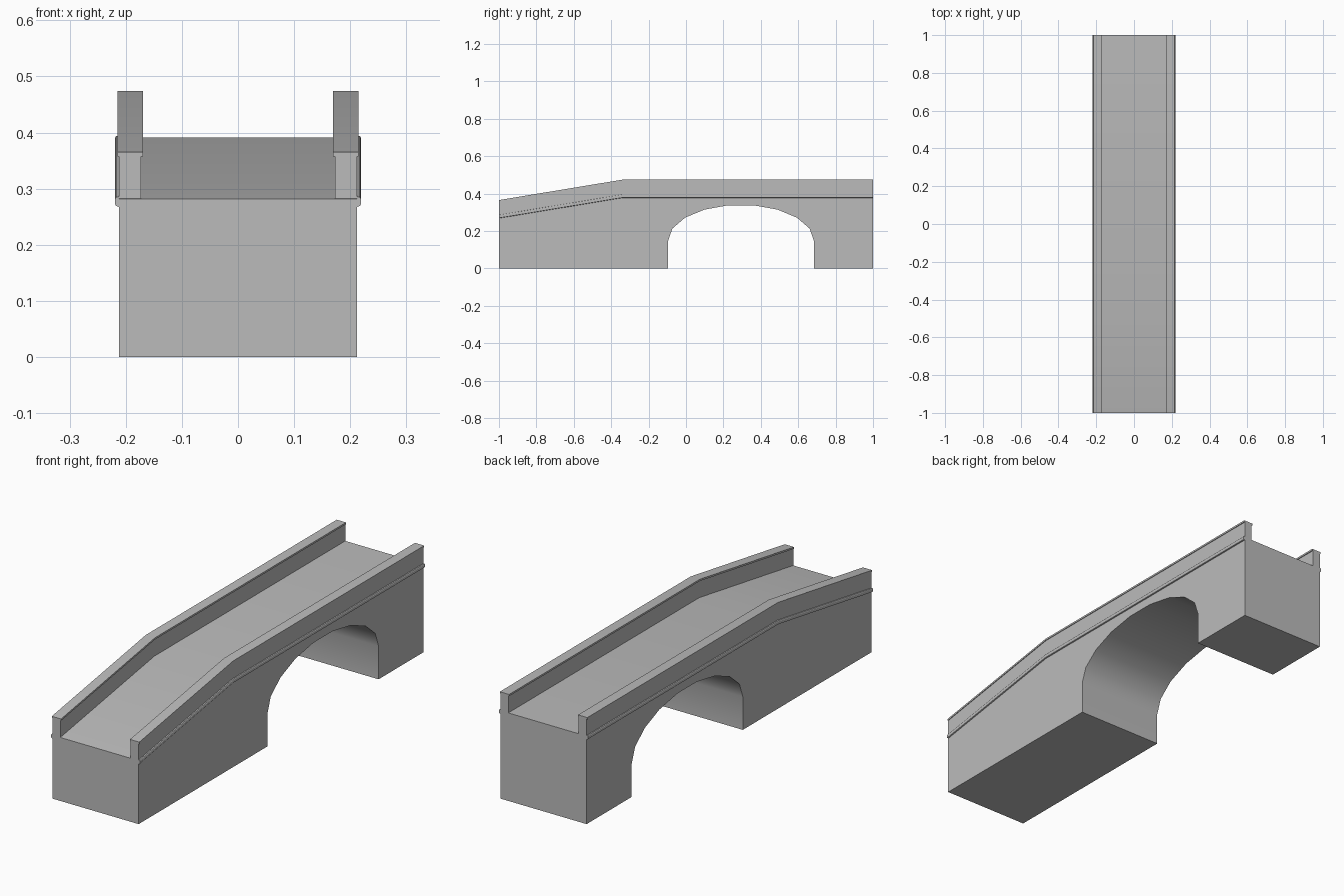
import bpy
import math

if "Cube" in bpy.data.objects:
    bpy.data.objects.remove(bpy.data.objects["Cube"])

# One stone colour for the whole bridge
stone = bpy.data.materials.new("grey_stone")
stone.use_nodes = True
COLOUR = (0.5, 0.5, 0.5, 1)
stone.diffuse_color = COLOUR
stone.node_tree.nodes["Principled BSDF"].inputs["Base Color"].default_value = COLOUR

HALF_WIDTH = 0.212
DECK = [(-1, 0.282), (-0.34, 0.391), (1, 0.391)]  # ramp, then level road


def loft(name, rings):
    """Join matching rings of points into a closed, smooth-shaded solid."""
    n = len(rings[0])
    verts = [p for ring in rings for p in ring]
    faces = [tuple(range(n))[::-1],
             tuple(range(len(verts) - n, len(verts)))]
    for r in range(len(rings) - 1):
        for i in range(n):
            j = (i + 1) % n
            faces.append((r * n + i, r * n + j, (r + 1) * n + j, (r + 1) * n + i))
    mesh = bpy.data.meshes.new(name)
    mesh.from_pydata(verts, [], faces)
    mesh.materials.append(stone)
    obj = bpy.data.objects.new(name, mesh)
    bpy.context.collection.objects.link(obj)
    # Consistent outward normals
    import bmesh
    bm = bmesh.new()
    bm.from_mesh(mesh)
    bmesh.ops.recalc_face_normals(bm, faces=bm.faces)
    bm.to_mesh(mesh)
    bm.free()
    bpy.ops.object.select_all(action='DESELECT')
    obj.select_set(True)
    bpy.context.view_layer.objects.active = obj
    bpy.ops.object.shade_smooth_by_angle(angle=math.radians(30))
    return obj


def rail(name, side, section):
    """Sweep an (x, height above deck) section along the deck line."""
    loft(name, [[(side * x, y, z + h) for x, h in section] for y, z in DECK])


def box(x0, x1, h0, h1):
    return [(x0, h0), (x1, h0), (x1, h1), (x0, h1)]


# Bridge body with a nine-segment arch on straight jambs
ARCH_Y, ARCH_R, SPRING, RISE = 0.294, 0.39, 0.147, 0.193
arch = [(ARCH_Y - ARCH_R, 0)]
for k in range(10):
    a = math.pi - k * math.pi / 9
    arch.append((ARCH_Y + ARCH_R * math.cos(a), SPRING + RISE * math.sin(a)))
arch.append((ARCH_Y + ARCH_R, 0))
profile = [(-1, 0)] + arch + [(1, 0)] + DECK[::-1]
loft("bridge_body", [[(x, y, z) for y, z in profile]
                     for x in (-HALF_WIDTH, HALF_WIDTH)])

# Parapets, their thin coping and the string course on the outer walls
for label, side in (("left", 1), ("right", -1)):
    rail(label + "_parapet", side, box(0.173, HALF_WIDTH, 0, 0.076))
    rail(label + "_coping", side, box(0.1695, 0.215, 0.075, 0.083))
    rail(label + "_string_course", side,
         [(0.21, -0.015), (0.217, -0.013), (0.219, -0.01),
          (0.219, 0.0), (0.217, 0.003), (0.21, 0.004)])
